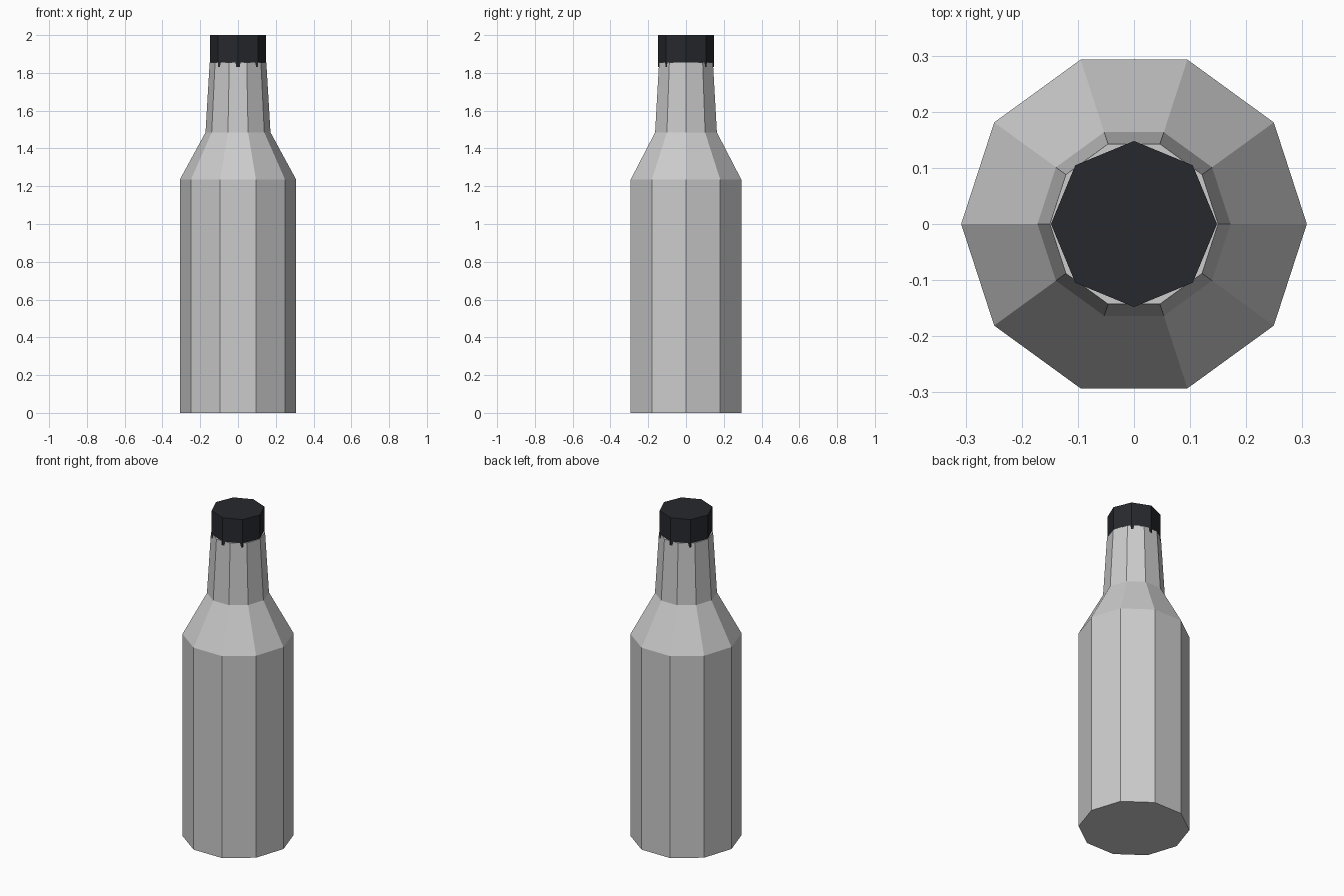
import bpy, bmesh, math

if "Cube" in bpy.data.objects:
    bpy.data.objects.remove(bpy.data.objects["Cube"])

def lathe(name, sides, profile):
    """Closed faceted solid from (radius, z) rings, first corner on +x."""
    bm = bmesh.new()
    rings = []
    for r, z in profile:
        rings.append([bm.verts.new((r * math.cos(2 * math.pi * i / sides),
                                    r * math.sin(2 * math.pi * i / sides), z))
                      for i in range(sides)])
    for lo, hi in zip(rings, rings[1:]):
        for i in range(sides):
            j = (i + 1) % sides
            bm.faces.new((lo[i], lo[j], hi[j], hi[i]))
    bm.faces.new(rings[0][::-1])
    bm.faces.new(rings[-1])
    mesh = bpy.data.meshes.new(name)
    bm.to_mesh(mesh)
    bm.free()
    obj = bpy.data.objects.new(name, mesh)
    bpy.context.collection.objects.link(obj)
    return obj

# Ten-sided bottle: body, sloped shoulder, tapering neck
lathe("bottle", 10, [(0.308, 0), (0.308, 1.235), (0.172, 1.485), (0.15, 1.855)])

# Eight-sided dark cap, its corners poking out of the neck
cap = lathe("cap", 8, [(0.148, 1.83), (0.148, 2.0)])
mat = bpy.data.materials.new("dark_cap")
mat.diffuse_color = (0.02, 0.022, 0.027, 1)
mat.use_nodes = True
mat.node_tree.nodes["Principled BSDF"].inputs["Base Color"].default_value = mat.diffuse_color
cap.data.materials.append(mat)
